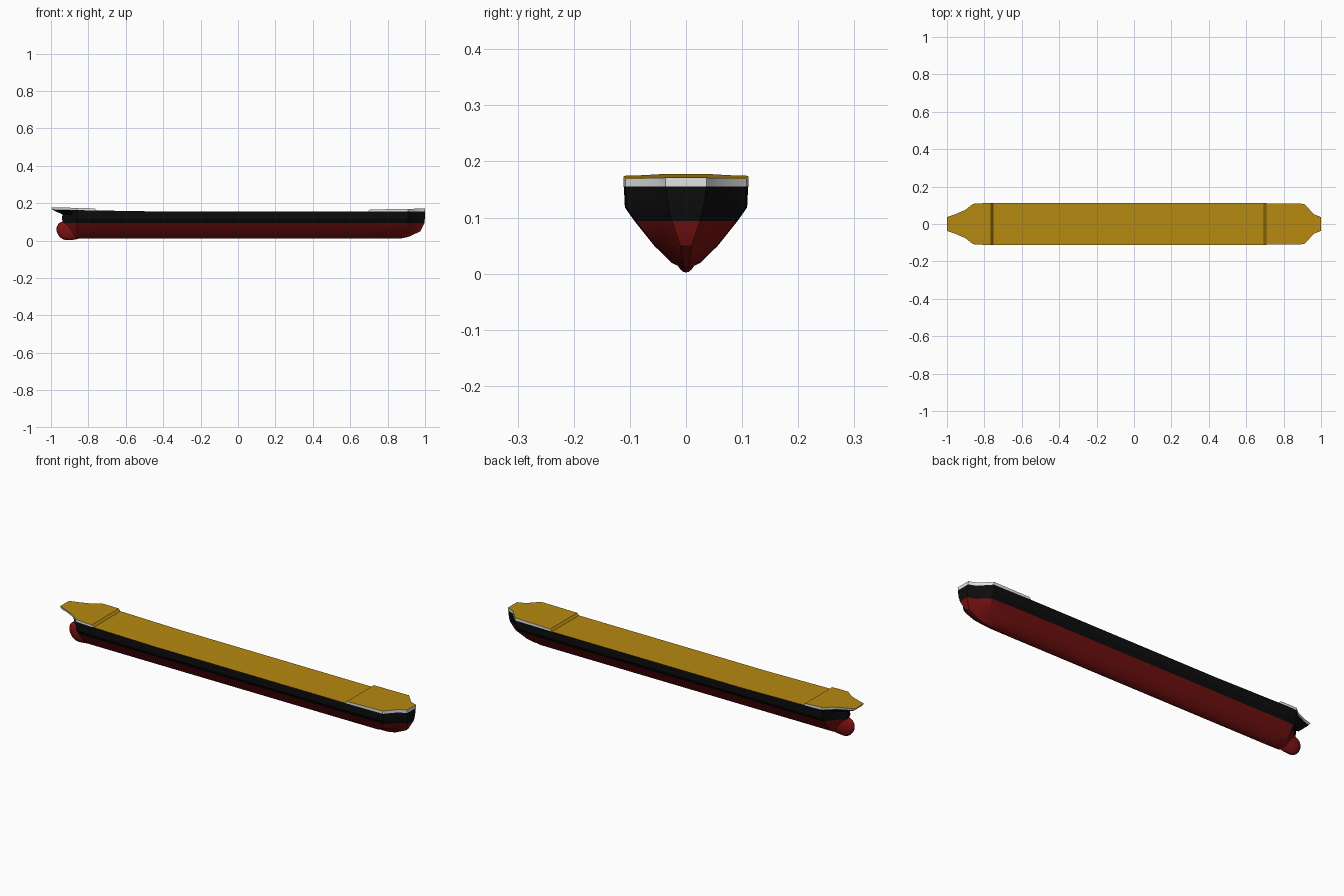
import bpy, bmesh

cube = bpy.data.objects.get("Cube")
if cube:
    bpy.data.objects.remove(cube)


def material(name, rgb):
    m = bpy.data.materials.new(name)
    m.use_nodes = True
    m.diffuse_color = (*rgb, 1)
    bsdf = m.node_tree.nodes["Principled BSDF"]
    bsdf.inputs["Base Color"].default_value = (*rgb, 1)
    bsdf.inputs["Roughness"].default_value = 0.8
    return m


RED = material("antifouling red", (0.2, 0.006, 0.006))
BLACK = material("hull black", (0.004, 0.004, 0.004))
GREY = material("bulwark pale grey", (0.75, 0.78, 0.76))
GOLD = material("deck ochre", (0.47, 0.25, 0.005))
MATS = [RED, BLACK, GREY, GOLD]


def lerp(a, b, t):
    return a + (b - a) * t


def sheer(x):
    """Height of the main deck edge, rising toward the bow."""
    return 0.155 + 0.01 * max(0, (-0.4 - x) / 0.6)


def waterline(half, bow_x, bow_w, stern_x, stern_w):
    """Plan shape of one hull level as (x, half width) from bow to stern."""
    bow = [(lerp(bow_x, -0.86, u), lerp(bow_w, half, s))
           for u, s in ((0, 0), (0.29, 0.18), (0.71, 0.53), (1, 0.96))]
    middle = [(x, half) for x in (-0.81, -0.76, -0.4, 0.7)]
    shoulder = stern_x - 0.09
    stern = [(lerp(shoulder, stern_x, u), lerp(half, stern_w, s))
             for u, s in ((0, 0.04), (0.58, 0.8), (1, 1))]
    return bow + middle + stern


def finish(obj, angle=0.5):
    bpy.ops.object.select_all(action="DESELECT")
    obj.select_set(True)
    bpy.context.view_layer.objects.active = obj
    bpy.ops.object.shade_smooth_by_angle(angle=angle)


def loft(name, rows, side_mats, bottom_mat, end_mats):
    """Skin mirrored rows of (x, half width, z), listed from bottom to top."""
    bm = bmesh.new()
    left = [[bm.verts.new((x, w, z)) for x, w, z in r] for r in rows]
    right = [[bm.verts.new((x, -w, z)) for x, w, z in r] for r in rows]

    def face(mat, *verts):
        bm.faces.new(verts).material_index = MATS.index(mat)

    last = len(rows[0]) - 1
    for i in range(last):
        for j, mat in enumerate(side_mats):
            for s in (left, right):
                face(mat, s[j][i], s[j][i + 1], s[j + 1][i + 1], s[j + 1][i])
        for j, mat in ((0, bottom_mat), (-1, GOLD)):
            face(mat, left[j][i], left[j][i + 1], right[j][i + 1], right[j][i])
    for end, mats in ((0, end_mats[0]), (last, end_mats[1])):
        for j, mat in enumerate(mats):
            face(mat, left[j][end], left[j + 1][end], right[j + 1][end], right[j][end])
    bmesh.ops.recalc_face_normals(bm, faces=bm.faces)
    mesh = bpy.data.meshes.new(name)
    bm.to_mesh(mesh)
    bm.free()
    for m in MATS:
        mesh.materials.append(m)
    obj = bpy.data.objects.new(name, mesh)
    bpy.context.collection.objects.link(obj)
    finish(obj)
    return obj


# Hull levels: height, half width, bow x and width, stern x and width
LEVELS = [
    (0.010, 0.006, -0.88, 0.003, 0.865, 0.003),
    (0.019, 0.025, -0.89, 0.004, 0.91, 0.006),
    (0.049, 0.056, -0.91, 0.006, 0.975, 0.010),
    (0.094, 0.092, -0.935, 0.008, 0.997, 0.025),
    (0.118, 0.109, -0.942, 0.008, 0.999, 0.031),
    (0.139, 0.110, -0.938, 0.010, 1.0, 0.034),
]
EDGE = waterline(0.111, -0.992, 0.035, 1.0, 0.036)
rows = [[(x, w, z) for x, w in waterline(*rest)] for z, *rest in LEVELS]
rows.append([(x, w, sheer(x)) for x, w in EDGE])
paint = [RED] * 3 + [BLACK] * 3
loft("hull", rows, paint, RED, (paint, paint))

# Raised forecastle with a slanted step at its after end
RIM = waterline(0.111, -1.0, 0.037, 1.0, 0.037)
low = [(x, w, sheer(x)) for x, w in EDGE[:6]]
high = [(x, w, lerp(0.172, 0.178, (-0.76 - x) / 0.24)) for x, w in RIM[:6]]
low[-1] = (-0.755, 0.111, sheer(-0.755))
high[-1] = (-0.765, 0.111, 0.172)
loft("forecastle", [low, high], [GREY], BLACK, ([GREY], [GOLD]))

# Raised poop with a slanted step at its forward end
low = [(x, w, sheer(x)) for x, w in EDGE[7:]]
high = [(x, w, lerp(0.166, 0.171, (x - 0.7) / 0.3)) for x, w in RIM[7:]]
low[0] = (0.695, 0.111, sheer(0.695))
high[0] = (0.705, 0.111, 0.166)
loft("poop", [low, high], [GREY], BLACK, ([GOLD], [GREY]))

# Bulbous bow, drawn out aft to fair into the hull
bpy.ops.mesh.primitive_uv_sphere_add(segments=24, ring_count=14, radius=1)
bulb = bpy.context.object
bulb.name = "bulbous_bow"
for v in bulb.data.vertices:
    x, y, z = v.co
    length = 0.048 if x < 0 else 0.12
    v.co = (-0.922 + x * length - 0.008 * z, y * 0.022, 0.052 + z * 0.05)
bulb.data.materials.append(RED)
finish(bulb)
